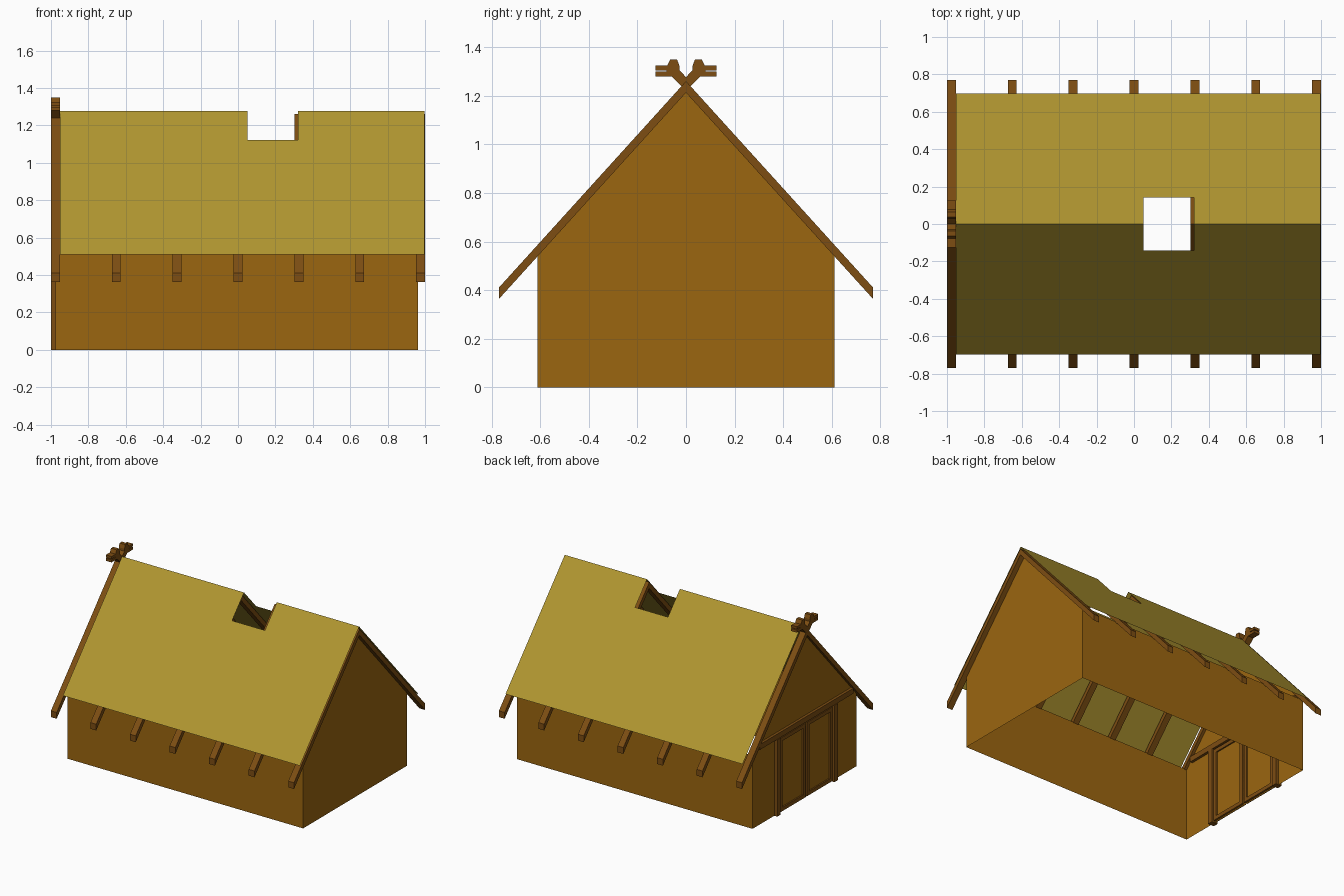
import bpy, bmesh

if "Cube" in bpy.data.objects:
    bpy.data.objects.remove(bpy.data.objects["Cube"])

def mat(name, c):
    m = bpy.data.materials.new(name)
    m.diffuse_color = (*c, 1)
    m.use_nodes = True
    m.node_tree.nodes["Principled BSDF"].inputs["Base Color"].default_value = m.diffuse_color
    return m

THATCH = mat("thatch", (0.434, 0.305, 0.03))
PLANK = mat("plank_wood", (0.33, 0.132, 0.005))
BEAM = mat("beam_wood", (0.205, 0.075, 0.006))

def make(name, verts, faces, material):
    me = bpy.data.meshes.new(name)
    me.from_pydata(verts, [], faces)
    me.materials.append(material)
    ob = bpy.data.objects.new(name, me)
    bpy.context.collection.objects.link(ob)
    return ob

def prism(name, profile, x0, x1, material):
    """Extrude a (y, z) outline along x."""
    n = len(profile)
    verts = [(x, y, z) for x in (x0, x1) for y, z in profile]
    faces = [tuple(range(n)), tuple(range(2 * n - 1, n - 1, -1))]
    faces += [(i, i + n, (i + 1) % n + n, (i + 1) % n) for i in range(n)]
    ob = make(name, verts, faces, material)
    bm = bmesh.new()
    bm.from_mesh(ob.data)
    bmesh.ops.recalc_face_normals(bm, faces=bm.faces)
    bm.to_mesh(ob.data)
    bm.free()
    return ob

def box(name, x0, x1, y0, y1, z0, z1, material):
    return prism(name, [(y0, z0), (y1, z0), (y1, z1), (y0, z1)], x0, x1, material)

# Thin walls: two gables and two long sides, open underneath
W, EAVE, APEX = 0.61, 0.545, 1.22
gable = [(-W, 0), (W, 0), (W, EAVE), (0, APEX), (-W, EAVE)]
verts = [(x, y, z) for x in (-0.975, 0.963) for y, z in gable]
make("walls", verts, [(4, 3, 2, 1, 0), (5, 6, 7, 8, 9),
                      (0, 5, 9, 4), (1, 2, 7, 6)], PLANK)

# Thatch sheet with a smoke hole across the ridge
RIDGE, SLOPE = 1.277, 1.103
xs = [-0.953, 0.05, 0.32, 0.997]
ys = [-0.697, -0.141, 0, 0.141, 0.697]
verts = [(x, y, RIDGE - SLOPE * abs(y)) for x in xs for y in ys]
faces = [(i * 5 + j, i * 5 + 5 + j, i * 5 + 6 + j, i * 5 + 1 + j)
         for i in range(3) for j in range(4)
         if not (i == 1 and j in (1, 2))]
make("thatch_roof", verts, faces, THATCH)

# Rafter pairs, the first pair ending in crossed carved heads
TOP, T, END = 1.26, 0.047, 0.77
for k in range(7):
    x0 = -1 + k * (1.953 / 6)
    for s in (-1, 1):
        foot = [(s * END, TOP - SLOPE * END), (s * END, TOP - T - SLOPE * END)]
        prism("rafter", foot + [(0, TOP - T), (0, TOP)], x0, x0 + 0.047, BEAM)
head = [(0, 1.213), (0.022, 1.243), (0.06, 1.28), (0.125, 1.28), (0.125, 1.299),
        (0.08, 1.299), (0.08, 1.305), (0.125, 1.305), (0.125, 1.324), (0.078, 1.324),
        (0.064, 1.35), (0.037, 1.35), (0.027, 1.323), (0.027, 1.305), (0, 1.277),
        (-0.015, 1.255)]
for s in (-1, 1):
    prism("carved_head", [(s * y, z) for y, z in head], -1, -0.953, BEAM)

# Gable crossbeam and door posts
box("crossbeam", -0.995, -0.955, -0.55, 0.55, 0.57, 0.61, BEAM)
for s in (-1, 1):
    box("door_post", -1, -0.95, s * 0.335 - 0.02, s * 0.335 + 0.02, 0, 0.57, BEAM)

# Double door: each leaf is a panel with a surrounding frame
for s in (-1, 1):
    lo, hi = sorted((s * 0.008, s * 0.31))
    w = 0.028
    box("door_panel", -0.98, -0.97, lo, hi, 0.01, 0.56, PLANK)
    for y0 in (lo, hi - w):
        box("door_stile", -0.99, -0.96, y0, y0 + w, 0.01, 0.56, BEAM)
    for z0 in (0.01, 0.56 - w):
        box("door_rail", -0.99, -0.96, lo + w, hi - w, z0, z0 + w, BEAM)
